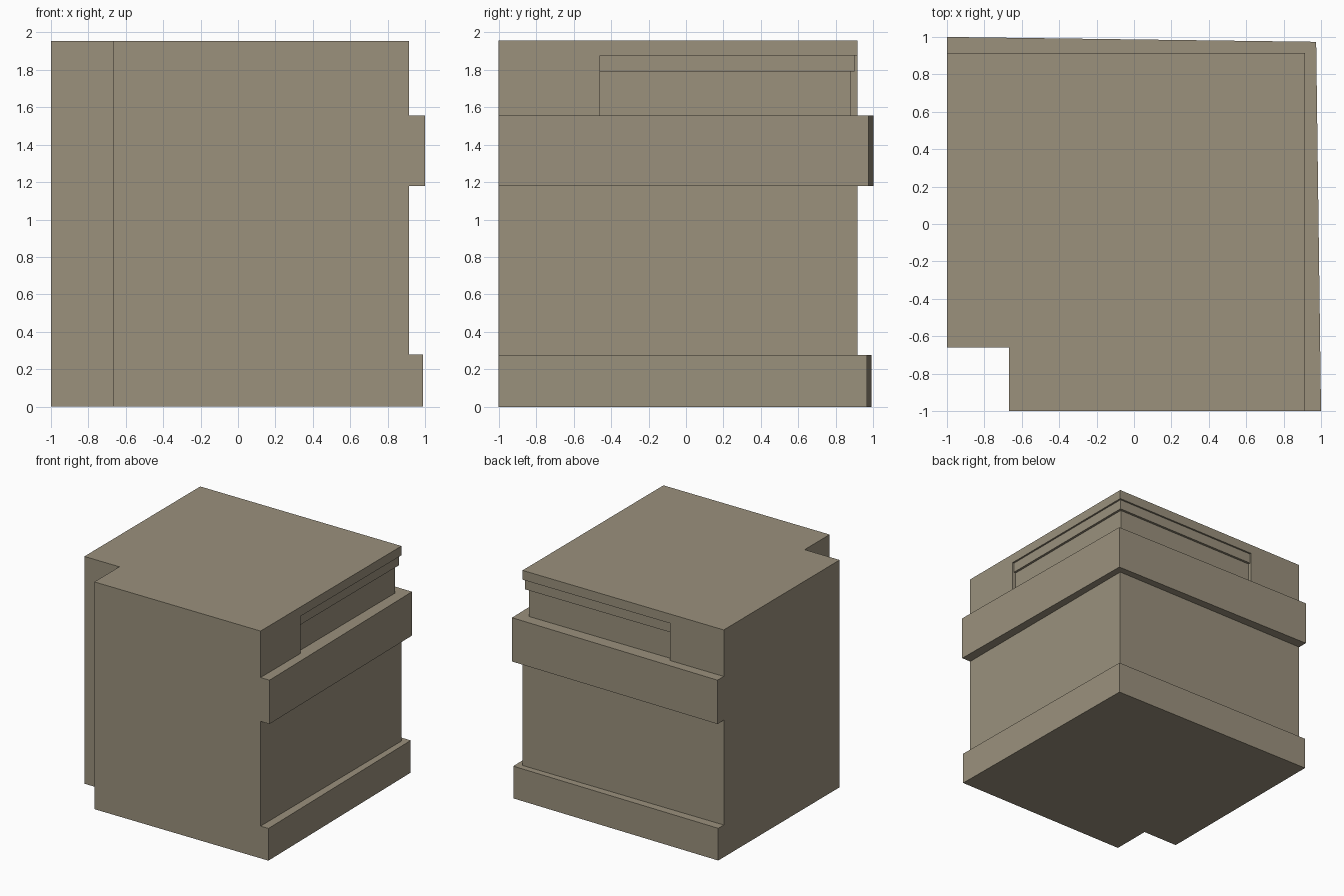
import bpy, bmesh

if "Cube" in bpy.data.objects:
    bpy.data.objects.remove(bpy.data.objects["Cube"])

stone = bpy.data.materials.new("warm grey stone")
stone.diffuse_color = (0.325, 0.282, 0.204, 1)
stone.use_nodes = True
stone.node_tree.nodes["Principled BSDF"].inputs["Base Color"].default_value = stone.diffuse_color


def prism(name, outline, z0, z1):
    """Extrude a counter-clockwise outline from z0 to z1."""
    bm = bmesh.new()
    base = bm.faces.new([bm.verts.new((x, y, z0)) for x, y in outline])
    ext = bmesh.ops.extrude_face_region(bm, geom=[base])
    verts = [v for v in ext["geom"] if isinstance(v, bmesh.types.BMVert)]
    bmesh.ops.translate(bm, verts=verts, vec=(0, 0, z1 - z0))
    bmesh.ops.recalc_face_normals(bm, faces=bm.faces)
    me = bpy.data.meshes.new(name)
    bm.to_mesh(me)
    bm.free()
    me.materials.append(stone)
    ob = bpy.data.objects.new(name, me)
    bpy.context.collection.objects.link(ob)
    return ob


WALL = 0.915   # right and back wall plane
TOP = 1.955

# Main block with a notched front left corner
body = prism("block_body", [(-0.667, -1), (WALL, -1), (WALL, WALL), (-1, WALL),
                            (-1, -0.66), (-0.667, -0.66)], 0, TOP)


# Stepped recess wrapping the back right corner, above the upper band
def recess(name, inner, z0, z1):
    y0, x0, out = -0.46, -0.487, 1.1
    cutter = prism(name, [(inner, y0), (out, y0), (out, out), (x0, out),
                          (x0, inner), (inner, inner)], z0, z1)
    mod = body.modifiers.new(name, 'BOOLEAN')
    mod.operation = 'DIFFERENCE'
    mod.solver = 'EXACT'
    mod.object = cutter
    bpy.context.view_layer.objects.active = body
    bpy.ops.object.modifier_apply(modifier=name)
    bpy.data.objects.remove(cutter)


recess("shallow_recess", 0.90, 1.555, 1.875)
recess("deep_recess", 0.88, 1.555, 1.79)


# Bands along the right and back walls, tapering slightly to the corner
def band(name, reach, corner, z0, z1):
    prism(name, [(WALL, -1), (reach, -1), (corner, corner), (-1, reach),
                 (-1, WALL), (WALL, WALL)], z0, z1)


band("base_band", 0.99, 0.967, 0, 0.277)
band("upper_band", 1.0, 0.974, 1.178, 1.555)

# Ledge under the deep recess, closing the gap behind the upper band is the body itself
